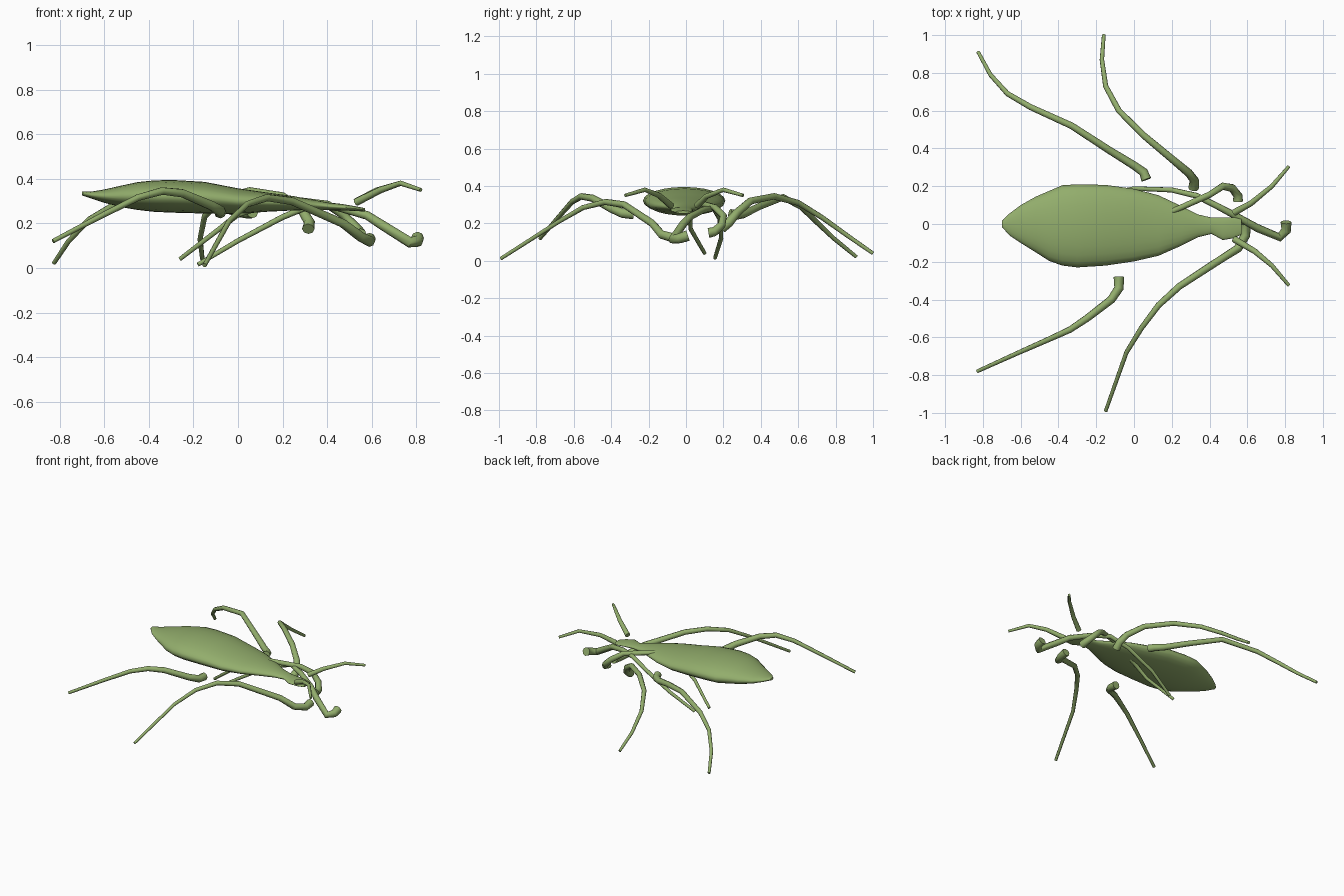
import bpy, bmesh, math

green = bpy.data.materials.new("leaf_green")
green.diffuse_color = (0.29, 0.42, 0.15, 1)


def finish(ob, angle):
    ob.data.materials.clear()
    ob.data.materials.append(green)
    bpy.ops.object.select_all(action='DESELECT')
    ob.select_set(True)
    bpy.context.view_layer.objects.active = ob
    bpy.ops.object.shade_smooth_by_angle(angle=math.radians(angle))


def limb(name, points, r_start, r_mid, r_end):
    """Tapered round tube through a few points, thick at the joint end."""
    cu = bpy.data.curves.new(name, 'CURVE')
    cu.dimensions = '3D'
    cu.bevel_depth = 1.0
    cu.bevel_resolution = 2
    cu.use_fill_caps = True
    sp = cu.splines.new('POLY')
    sp.points.add(len(points) - 1)
    n = len(points) - 1
    for i, (p, co) in enumerate(zip(sp.points, points)):
        t = i / n
        p.co = (*co, 1)
        p.radius = (r_start + (r_mid - r_start) * t / 0.35 if t < 0.35
                    else r_mid + (r_end - r_mid) * (t - 0.35) / 0.65)
    ob = bpy.data.objects.new(name, cu)
    bpy.context.collection.objects.link(ob)
    bpy.ops.object.select_all(action='DESELECT')
    ob.select_set(True)
    bpy.context.view_layer.objects.active = ob
    bpy.ops.object.convert(target='MESH')
    finish(bpy.context.view_layer.objects.active, 50)


# Body: cross-sections (x, y min, y max, z bottom, z top) from tail to head
sections = [
    (-0.70, -0.015, 0.015, 0.325, 0.343), (-0.66, -0.06, 0.055, 0.312, 0.342),
    (-0.60, -0.10, 0.10, 0.292, 0.352), (-0.52, -0.15, 0.145, 0.272, 0.370),
    (-0.45, -0.195, 0.175, 0.260, 0.385), (-0.38, -0.22, 0.205, 0.252, 0.392),
    (-0.30, -0.23, 0.21, 0.248, 0.395), (-0.15, -0.22, 0.207, 0.244, 0.386),
    (0.00, -0.198, 0.186, 0.242, 0.357), (0.13, -0.168, 0.152, 0.252, 0.338),
    (0.25, -0.115, 0.095, 0.258, 0.322), (0.34, -0.07, 0.05, 0.260, 0.305),
    (0.41, -0.052, 0.034, 0.260, 0.292), (0.47, -0.085, 0.035, 0.258, 0.286),
    (0.53, -0.075, 0.035, 0.255, 0.276), (0.57, -0.055, 0.025, 0.253, 0.268),
]
SIDES = 24
bm = bmesh.new()
rings = []
for x, y0, y1, z0, z1 in sections:
    ring = []
    for k in range(SIDES):
        a = 2 * math.pi * k / SIDES
        ring.append(bm.verts.new((x, (y0 + y1) / 2 + (y1 - y0) / 2 * math.cos(a),
                                  (z0 + z1) / 2 + (z1 - z0) / 2 * math.sin(a))))
    rings.append(ring)
for r, s in zip(rings, rings[1:]):
    for k in range(SIDES):
        j = (k + 1) % SIDES
        bm.faces.new((r[k], r[j], s[j], s[k]))
bm.faces.new(rings[0])
bm.faces.new(rings[-1])
bmesh.ops.recalc_face_normals(bm, faces=bm.faces)
me = bpy.data.meshes.new("body")
bm.to_mesh(me)
bm.free()
body = bpy.data.objects.new("body", me)
bpy.context.collection.objects.link(body)
finish(body, 50)

# Feelers
limb("feeler_left", [(0.53, 0.06, 0.295), (0.62, 0.11, 0.345), (0.73, 0.20, 0.38),
                     (0.82, 0.305, 0.35)], 0.018, 0.015, 0.009)
limb("feeler_right", [(0.53, -0.08, 0.295), (0.64, -0.145, 0.35), (0.73, -0.22, 0.38),
                      (0.82, -0.325, 0.35)], 0.018, 0.015, 0.009)

# Front legs, hooked at the joint and folded back under the body
limb("front_leg_right", [(0.805, 0.01, 0.135), (0.805, -0.035, 0.12), (0.77, -0.07, 0.115),
                         (0.65, -0.02, 0.19), (0.58, 0.02, 0.235), (0.45, 0.09, 0.272),
                         (0.33, 0.15, 0.282), (0.20, 0.18, 0.228), (0.0, 0.188, 0.122),
                         (-0.18, 0.155, 0.015)], 0.029, 0.021, 0.010)
limb("front_leg_left", [(0.55, 0.12, 0.15), (0.55, 0.15, 0.155), (0.52, 0.19, 0.19),
                        (0.47, 0.20, 0.24), (0.40, 0.155, 0.285), (0.21, 0.07, 0.31),
                        (0.0, 0.02, 0.24), (-0.09, 0.025, 0.17), (-0.26, 0.10, 0.04)],
     0.027, 0.020, 0.010)

# Middle legs
limb("middle_leg_left", [(0.315, 0.19, 0.175), (0.32, 0.23, 0.205), (0.29, 0.27, 0.255),
                         (0.20, 0.345, 0.32), (0.05, 0.47, 0.345), (-0.08, 0.60, 0.31),
                         (-0.15, 0.73, 0.23), (-0.17, 0.87, 0.13), (-0.16, 1.0, 0.04)],
     0.028, 0.020, 0.010)
limb("middle_leg_right", [(0.59, 0.0, 0.13), (0.59, -0.06, 0.12), (0.55, -0.13, 0.14),
                          (0.47, -0.18, 0.20), (0.24, -0.33, 0.30), (0.13, -0.43, 0.315),
                          (0.04, -0.55, 0.285), (-0.04, -0.68, 0.21), (-0.15, -0.99, 0.012)],
     0.028, 0.021, 0.010)

# Hind legs
limb("hind_leg_left", [(0.065, 0.235, 0.25), (0.05, 0.275, 0.245), (0.0, 0.31, 0.25),
                       (-0.13, 0.39, 0.29), (-0.33, 0.52, 0.34), (-0.55, 0.62, 0.285),
                       (-0.67, 0.69, 0.215), (-0.76, 0.79, 0.12), (-0.825, 0.91, 0.022)],
     0.027, 0.020, 0.010)
limb("hind_leg_right", [(-0.08, -0.28, 0.25), (-0.08, -0.34, 0.255), (-0.12, -0.40, 0.28),
                        (-0.25, -0.50, 0.335), (-0.34, -0.56, 0.345), (-0.45, -0.61, 0.315),
                        (-0.62, -0.685, 0.23), (-0.83, -0.78, 0.12)],
     0.028, 0.021, 0.010)
